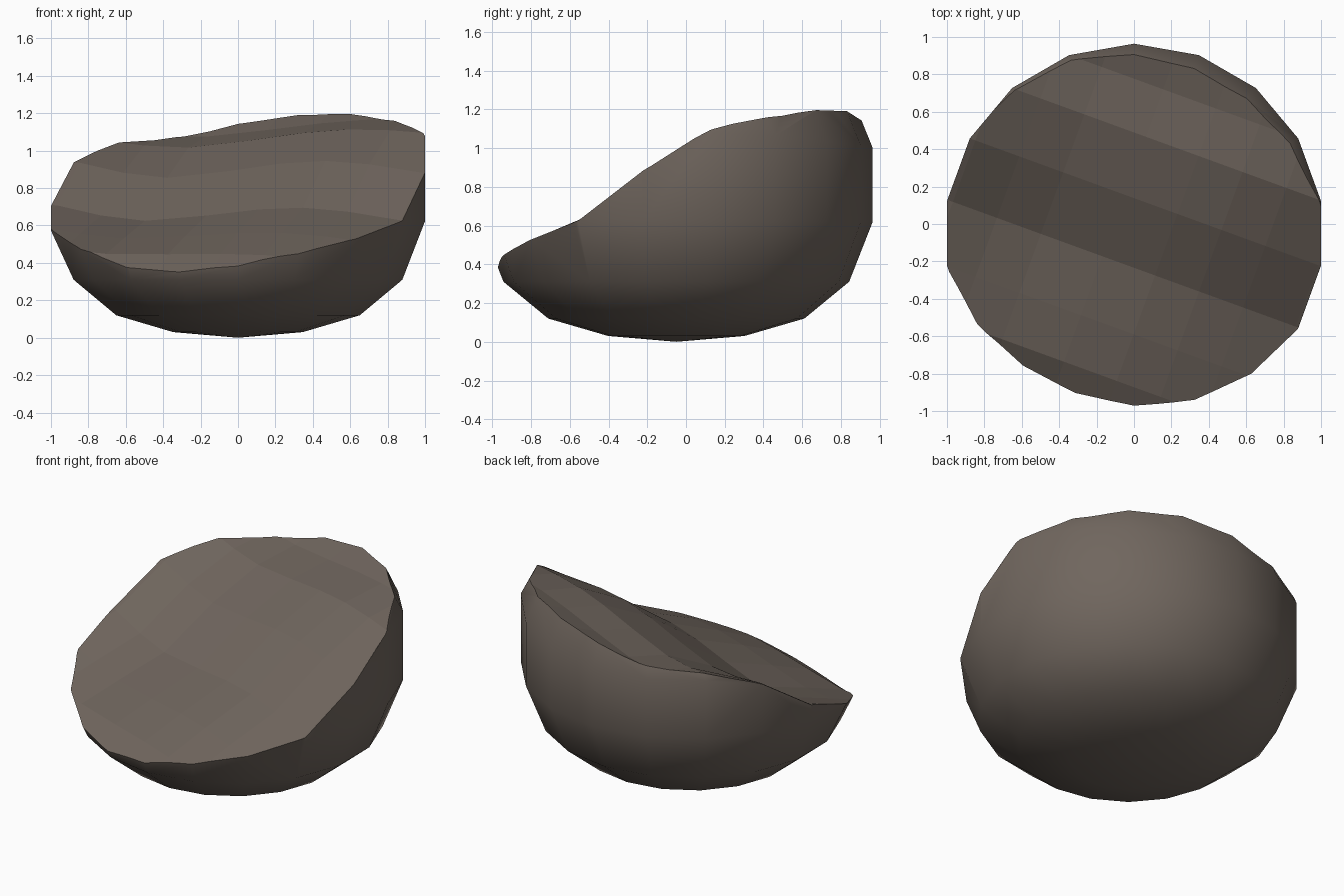
import bpy, bmesh, math

if "Cube" in bpy.data.objects:
    bpy.data.objects.remove(bpy.data.objects["Cube"])

stone = bpy.data.materials.new("brown_grey_stone")
stone.diffuse_color = (0.162, 0.133, 0.112, 1)
stone.use_nodes = True
stone.node_tree.nodes["Principled BSDF"].inputs["Base Color"].default_value = stone.diffuse_color
CY, SIDES = -0.05, 18


def make_object(name, bm, smooth):
    bmesh.ops.recalc_face_normals(bm, faces=bm.faces)
    for f in bm.faces:
        f.smooth = smooth
    me = bpy.data.meshes.new(name)
    bm.to_mesh(me)
    bm.free()
    me.materials.append(stone)
    ob = bpy.data.objects.new(name, me)
    bpy.context.collection.objects.link(ob)
    return ob


# Boulder: flattened-bottom ball turned from a profile, shoulder higher on the right
profile = [(0.347, 0.03), (0.652, 0.12), (0.88, 0.31), (1.0, 0.62),
           (1.0, 1.0), (0.88, 1.30), (0.65, 1.5), (0.34, 1.6)]
bm = bmesh.new()
rings = []
for r, z in profile:
    r *= 1.014
    ring = []
    for k in range(SIDES):
        a = k * 2 * math.pi / SIDES
        x = r * math.sin(a)
        lift = 0.08 * max(0, x) ** 2 if z == 1.0 else 0
        # the widest ring dips on the low left side
        if z == 0.62 and x < -0.5 and math.cos(a) < 0:
            lift = -0.05
        ring.append(bm.verts.new((x, r * math.cos(a) + CY, z + lift)))
    rings.append(ring)
bottom, top = bm.verts.new((0, CY, 0)), bm.verts.new((0, CY, 1.63))
for k in range(SIDES):
    n = (k + 1) % SIDES
    bm.faces.new((bottom, rings[0][k], rings[0][n]))
    bm.faces.new((top, rings[-1][k], rings[-1][n]))
    for a, b in zip(rings, rings[1:]):
        bm.faces.new((a[k], a[n], b[n], b[k]))
boulder = make_object("boulder", bm, True)

# Cutter: stepped, gently wavy slanted surface (distance, height, sideways tilt)
slope = [(-1.5, 0.05, 0), (-1.0, 0.32, -0.02), (-0.82, 0.445, -0.05),
         (-0.555, 0.545, -0.03), (-0.22, 0.66, -0.015), (0.13, 0.90, 0),
         (0.46, 1.065, 0.035), (0.73, 1.12, 0.05), (0.91, 1.195, 0.04), (1.5, 1.33, 0)]
wave = [(-1.5, 0.06), (-0.95, 0.04), (-0.7, -0.02), (-0.45, -0.05), (-0.1, -0.01),
        (0.2, 0.035), (0.45, 0.05), (0.7, 0.03), (1.0, -0.02), (1.5, -0.06)]
ca, sa = math.cos(math.radians(20)), math.sin(math.radians(20))
bm = bmesh.new()
grid = []
for u, z, tilt in slope:
    fade = max(0.35, 1 - 0.75 * abs(u))
    grid.append([bm.verts.new((sa * u + ca * v, ca * u - sa * v, z + w * fade + tilt * v))
                 for v, w in wave])
for a, b in zip(grid, grid[1:]):
    for j in range(len(wave) - 1):
        bm.faces.new((a[j], a[j + 1], b[j + 1], b[j]))
ext = bmesh.ops.extrude_face_region(bm, geom=bm.faces[:])
for e in ext["geom"]:
    if isinstance(e, bmesh.types.BMVert):
        e.co.z = 3
cutter = make_object("slope_cutter", bm, False)

# Cut the boulder along the slope
mod = boulder.modifiers.new("slope_cut", "BOOLEAN")
mod.operation, mod.solver, mod.object = "DIFFERENCE", "EXACT", cutter
bpy.context.view_layer.objects.active = boulder
boulder.select_set(True)
bpy.ops.object.modifier_apply(modifier=mod.name)
bpy.data.objects.remove(cutter)
